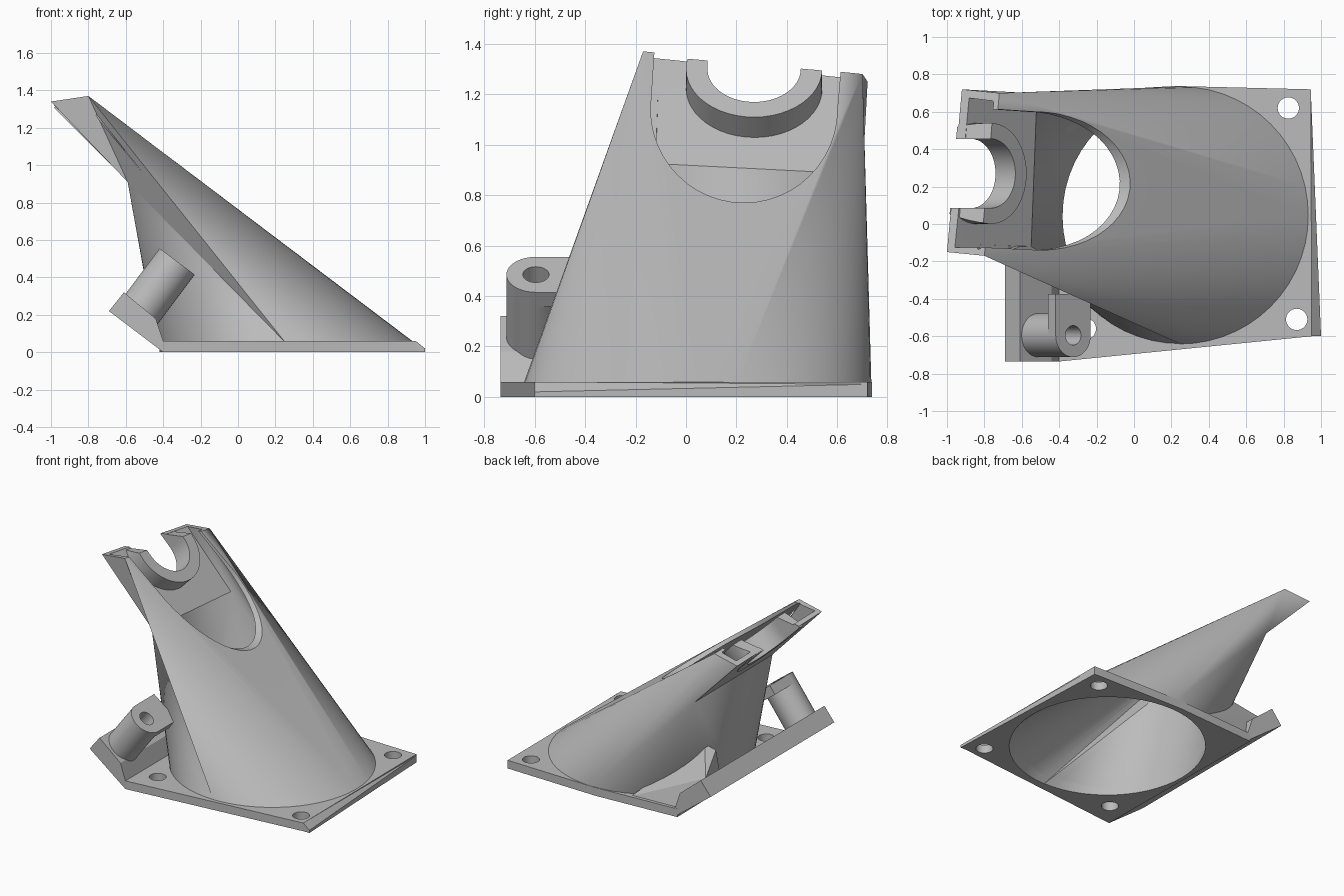
import bpy, bmesh, math
from mathutils import Vector, Matrix

if "Cube" in bpy.data.objects:
    bpy.data.objects.remove(bpy.data.objects["Cube"])

grey = bpy.data.materials.new("plain_grey")
grey.use_nodes = True
grey.diffuse_color = (0.5, 0.5, 0.5, 1)
grey.node_tree.nodes["Principled BSDF"].inputs["Base Color"].default_value = (0.5, 0.5, 0.5, 1)


def finish(bm, name):
    bmesh.ops.remove_doubles(bm, verts=bm.verts, dist=1e-5)
    bmesh.ops.recalc_face_normals(bm, faces=bm.faces)
    mesh = bpy.data.meshes.new(name)
    bm.to_mesh(mesh)
    bm.free()
    mesh.materials.append(grey)
    ob = bpy.data.objects.new(name, mesh)
    bpy.context.collection.objects.link(ob)
    return ob


def prism(name, bottom, top):
    """Solid between two matching outlines."""
    bm = bmesh.new()
    a = [bm.verts.new(p) for p in bottom]
    b = [bm.verts.new(p) for p in top]
    bm.faces.new(a)
    bm.faces.new(b)
    for i in range(len(a)):
        j = (i + 1) % len(a)
        bm.faces.new((a[i], a[j], b[j], b[i]))
    return finish(bm, name)


def cylinder(name, start, end, r, n=48):
    start, end = Vector(start), Vector(end)
    axis = end - start
    rot = axis.to_track_quat('Z', 'Y').to_matrix().to_4x4()
    bm = bmesh.new()
    bmesh.ops.create_cone(bm, cap_ends=True, segments=n, radius1=r, radius2=r,
                          depth=axis.length,
                          matrix=Matrix.Translation((start + end) / 2) @ rot)
    return finish(bm, name)


def cut(ob, *cutters):
    for c in cutters:
        m = ob.modifiers.new("cut", 'BOOLEAN')
        m.operation, m.solver, m.object = 'DIFFERENCE', 'EXACT', c
    bpy.context.view_layer.update()
    mesh = bpy.data.meshes.new_from_object(
        ob.evaluated_get(bpy.context.evaluated_depsgraph_get()))
    ob.modifiers.clear()
    ob.data = mesh


def smooth(ob, angle=25):
    bpy.ops.object.select_all(action='DESELECT')
    ob.select_set(True)
    bpy.context.view_layer.objects.active = ob
    bpy.ops.object.shade_smooth_by_angle(angle=math.radians(angle))


def horn(name, centre, r, front, bend, mouth):
    """Circle fanned to four corners, bent back to a slot mouth.
    Corner pairs are ordered front side (-y), back side (+y)."""
    mid = [front[1], bend[1], bend[0], front[0]]
    end = [front[1], mouth[1], mouth[0], front[0]]
    steps = 14
    bm = bmesh.new()
    rings = [[], [], []]
    for q in range(4):
        for s in range(steps + 1):
            a = (q + s / steps) * math.pi / 2
            rings[0].append(Vector(centre) + Vector((r * math.cos(a), r * math.sin(a), 0)))
            rings[1].append(Vector(mid[q]))
            rings[2].append(Vector(end[q]))
    n = len(rings[0])

    def face(*pts):
        unique = []
        for p in pts:
            if all((p - u).length > 1e-6 for u in unique):
                unique.append(p)
        if len(unique) > 2:
            bm.faces.new([bm.verts.new(p) for p in unique])

    for lo, hi in zip(rings, rings[1:]):
        for i in range(n):
            j = (i + 1) % n
            face(lo[i], lo[j], hi[j])
            face(lo[i], hi[j], hi[i])
    face(*rings[0])
    face(*[Vector(p) for p in end])
    return finish(bm, name)


# Duct shell, its hollow and its open upper side
duct = horn("duct", (0.255, 0.045, 0.05), 0.69,
            [(-0.8, -0.17, 1.37), (-0.72, 0.70, 1.28)],
            [(-0.59, -0.16, 0.91), (-0.56, 0.70, 0.88)],
            [(-1.0, -0.15, 1.34), (-0.92, 0.72, 1.25)])
hollow = horn("hollow_cutter", (0.275, 0.04, -0.01), 0.655,
              [(-0.87, -0.12, 1.405), (-0.80, 0.66, 1.32)],
              [(-0.55, -0.12, 0.925), (-0.52, 0.66, 0.885)],
              [(-0.995, -0.105, 1.385), (-0.915, 0.675, 1.295)])
arc = [math.pi * (1 + i / 24) for i in range(25)]
outline = [(0.23 + 0.37 * math.cos(a), 1.14 + 0.37 * math.sin(a)) for a in arc]
outline += [(0.64, 1.6), (-0.11, 1.6)]
opening = prism("opening_cutter", [(0.385 - z, y, z) for y, z in outline],
                [(0.6, y, z) for y, z in outline])

# Half ring cradle at the mouth, with a U-shaped slot through it
axis = Vector((1, 0, 1)).normalized()
along = Vector((-1, 0, 1)).normalized()
ring_top = Vector((-0.765, 0.27, 1.30))
slot = [(0.185 * math.cos(a), 0.185 * math.sin(a)) for a in arc]
slot += [(0.185, 0.5), (-0.185, 0.5)]
slot = [ring_top + Vector((0, y, 0)) + along * s for y, s in slot]
bore = prism("bore_cutter", [p - axis * 0.4 for p in slot], [p + axis * 0.2 for p in slot])
ring = cylinder("half_ring", ring_top - axis * 0.15, ring_top, 0.27)
bm = bmesh.new()
bm.from_mesh(ring.data)
bmesh.ops.bisect_plane(bm, geom=bm.verts[:] + bm.edges[:] + bm.faces[:],
                       plane_co=(-0.8, 0.27, 1.315), plane_no=(-0.15, 0.1, 1),
                       clear_outer=True)
bmesh.ops.holes_fill(bm, edges=[e for e in bm.edges if e.is_boundary])
bmesh.ops.recalc_face_normals(bm, faces=bm.faces)
bm.to_mesh(ring.data)
bm.free()
cut(ring, bore)
cut(duct, hollow, opening, bore)

# Base plate with a wedge-bevelled end and three screw holes
back = [(0.945, 0.72), (0.22, 0.738), (-0.42, 0.70), (-0.4, -0.735)]
plate = prism("base_plate", [(0.95, -0.6, 0)] + [(x, y, 0) for x, y in back],
              [(0.95, -0.6, 0.06)] + [(x, y, 0.06) for x, y in back])
lip = prism("plate_edge",
            [(0.95, -0.6, 0), (1.0, -0.6, 0), (0.945, 0.72, 0), (0.94, 0.72, 0)],
            [(0.95, -0.6, 0.06), (1.0, -0.6, 0.02), (0.945, 0.72, 0.05), (0.94, 0.72, 0.06)])
holes = [cylinder("screw_hole_cutter", (x, y, -0.1), (x, y, 0.15), 0.057, 32)
         for x, y in [(0.825, 0.62), (0.87, -0.51), (-0.26, -0.56)]]
cut(plate, hollow, *holes)

# Angled mounting flange along the low end
profile = [(-0.4, 0), (-0.69, 0.22), (-0.61, 0.32), (-0.44, 0.18), (-0.4, 0.06)]
flange = prism("angled_flange", [(x, -0.735, z) for x, z in profile],
               [(x, 0.70, z) for x, z in profile])

# Gusset bracing the duct against the back end of the flange
bm = bmesh.new()
for p in [(-0.04, 0.70, 0.05), (-0.42, 0.68, 0.05), (-0.46, 0.44, 0.45),
          (-0.53, 0.41, 0.41), (-0.58, 0.60, 0.29), (-0.5, 0.32, 0.2)]:
    bm.verts.new(p)
bmesh.ops.convex_hull(bm, input=bm.verts)
gusset = finish(bm, "back_gusset")
cut(gusset, hollow)

# Screw boss standing on the flange, with a web to the duct
up, side = Vector((0.6, 0, 0.8)), Vector((0.8, 0, -0.6))
base, tip = Vector((-0.505, -0.595, 0.245)), Vector((-0.325, -0.595, 0.485))
boss = cylinder("screw_boss", base - up * 0.03, tip, 0.117)
screw = cylinder("screw_cutter", base, tip + up * 0.1, 0.052, 32)
cut(boss, screw)
web_base = [tip + side * s - up * h for s, h in
            ((-0.117, 0), (0.117, 0), (0.117, 0.07), (-0.117, 0.07))]
web = prism("boss_web", web_base, [p + Vector((0, 0.22, 0)) for p in web_base])
cut(web, screw, hollow)

for helper in [hollow, opening, bore, screw] + holes:
    bpy.data.objects.remove(helper)
for part in (duct, ring, plate, boss):
    smooth(part)
